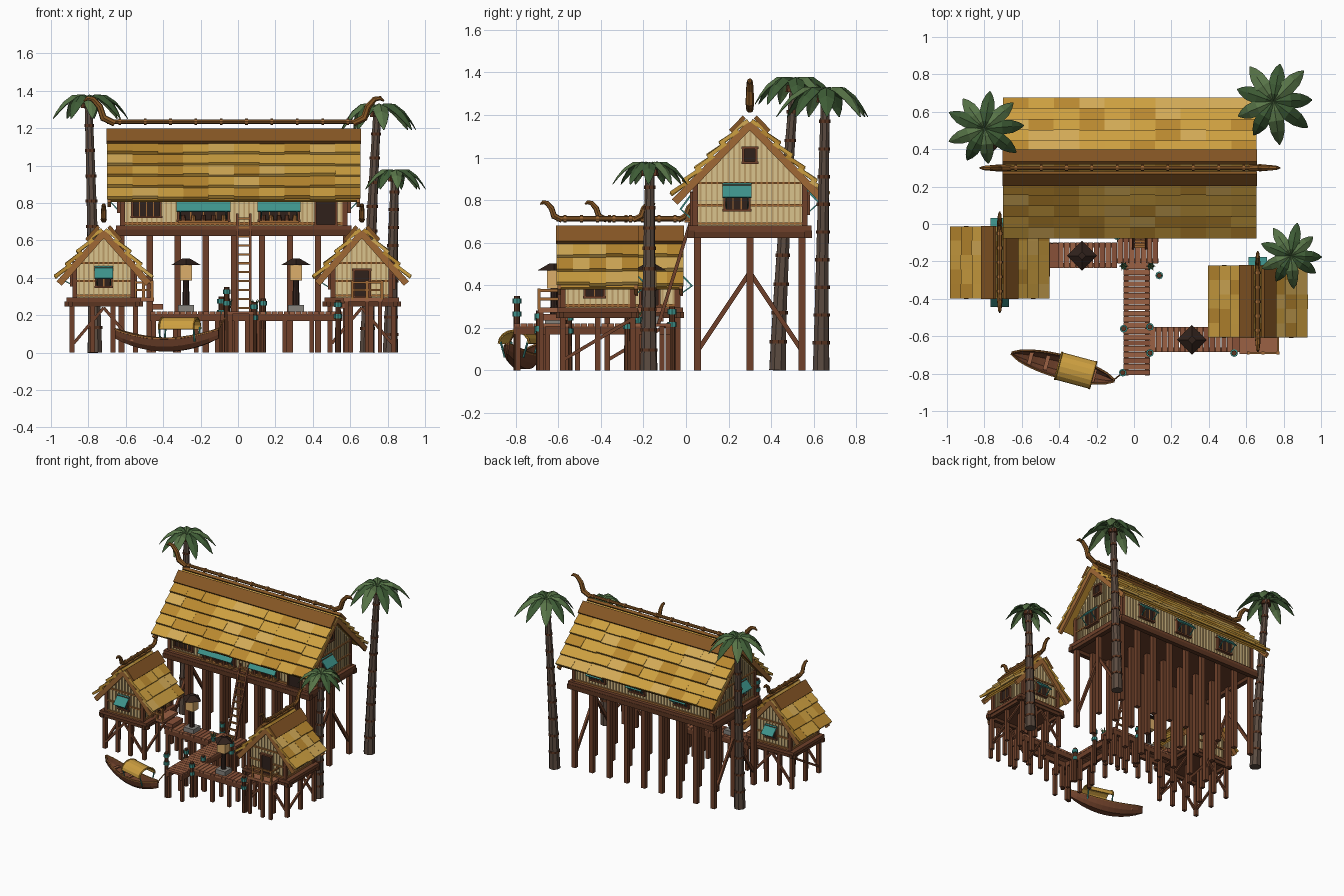
import bpy, bmesh, math, random
from mathutils import Vector as V, Matrix

if "Cube" in bpy.data.objects:
    bpy.data.objects.remove(bpy.data.objects["Cube"])

random.seed(4)
COL = dict(gold=(.80, .62, .26), gold2=(.72, .53, .20), gold3=(.82, .66, .34), ridge=(.52, .34, .16), wood=(.43, .26, .18),
           wood2=(.36, .22, .15), deck=(.60, .38, .27), deck2=(.53, .32, .23), cream=(.85, .76, .55), cream2=(.73, .61, .41),
           tan=(.62, .41, .22), teal=(.25, .57, .54), dark=(.20, .15, .13), stone=(.52, .51, .49), trunk=(.36, .30, .26),
           leaf=(.35, .46, .29), leaf2=(.25, .36, .22), lamp=(.86, .68, .42))
MATS, PARTS = {}, {}
M = Matrix()  # current placement frame
for k, c in COL.items():
    MATS[k] = bpy.data.materials.new(k)
    MATS[k].diffuse_color = (*[v ** 2.2 for v in c], 1)
KEYS = list(COL)


def paint(verts, mat):
    for v in verts:
        for f in v.link_faces:
            f.material_index = KEYS.index(mat)


def part(n):
    return PARTS.setdefault(n, bmesh.new())


def box(n, c, s, mat, mx=Matrix()):
    m = M @ Matrix.Translation(c) @ mx @ Matrix.Diagonal((*s, 1))
    paint(bmesh.ops.create_cube(part(n), size=1, matrix=m)['verts'], mat)


def beam(n, a, b, w, h, mat):
    a, b = V(a), V(b)
    box(n, (a + b) / 2, (w, (b - a).length, h), mat, (b - a).to_track_quat('Y', 'Z').to_matrix().to_4x4())


def cyl(n, a, b, r1, r2, mat, seg=8):
    a, b = V(a), V(b)
    m = M @ Matrix.Translation((a + b) / 2) @ (b - a).to_track_quat('Z', 'Y').to_matrix().to_4x4()
    paint(bmesh.ops.create_cone(part(n), cap_ends=True, segments=seg, radius1=r1, radius2=r2,
                                depth=(b - a).length, matrix=m)['verts'], mat)


def loft(n, rows, mat, caps=False):
    bm = part(n)
    g = [[bm.verts.new(M @ V(p)) for p in r] for r in rows]
    for r, q in zip(g, g[1:]):
        for i in range(len(r) - 1):
            bm.faces.new((r[i], r[i + 1], q[i + 1], q[i]))
        if caps:
            bm.faces.new((r[-1], r[0], q[0], q[-1]))
    if caps:
        bm.faces.new(g[0][::-1]), bm.faces.new(g[-1])
    paint([v for r in g for v in r], mat)


def tube(n, pts, radii, mat, seg=7):
    pts, rows = [V(p) for p in pts], []
    for i, p in enumerate(pts):
        q = (pts[min(i + 1, len(pts) - 1)] - pts[max(i - 1, 0)]).to_track_quat('Z', 'Y')
        rows.append([p + q @ V((math.cos(a), math.sin(a), 0)) * radii[i]
                     for a in [2 * math.pi * k / seg for k in range(seg)]])
    loft(n, rows, mat, True)


def house(n, L, half, ze, zr, rows, cols, wl, wh, z0, z1, hs):
    """Gabled hut, ridge along local x: walls, battens, layered thatch, ridge pole, horns"""
    k = (zr - ze) / half
    prof = [(-wh, z0), (wh, z0), (wh, z1), (0, zr - .01), (-wh, z1)]
    loft(n + '_walls', [[(x, y, z) for y, z in prof] for x in (-wl, wl)], 'cream', True)
    step = .026
    for i in range(int(2 * wl / step) + 1):
        for s in (-1, 1):
            box(n + '_battens', (-wl + i * step, s * wh, (z0 + z1) / 2), (.009, .014, z1 - z0), 'cream2')
    for i in range(int(2 * wh / step) + 1):
        y = -wh + i * step
        zt = zr - .02 - abs(y) * k
        for s in (-1, 1):
            box(n + '_battens', (s * wl, y, (z0 + zt) / 2), (.014, .009, zt - z0), 'cream2')
    for s in (-1, 1):
        for z in (z0 + .01, (z0 + z1) / 2 - .01, z1 - .01):
            box(n + '_wall_bands', (s * wl, 0, z), (.024, 2 * wh, .011), 'tan')
        box(n + '_wall_bands', (0, s * wh, z0 + .01), (2 * wl, .024, .014), 'tan')
        for t in (-1, 1):
            box(n + '_corner_posts', (s * wl, t * wh, (z0 + z1) / 2), (.026, .026, z1 - z0), 'wood')
    for s in (-1, 1):
        P = lambda x, t, o: V((x, s * half * (1 - t), ze + (zr - ze) * t)) + V((0, s * k, 1)).normalized() * o
        beam(n + '_roof_base', P(0, 0, 0), P(0, 1, 0), L - .02, .014, 'gold2')
        for r in range(rows):
            cw = L / cols
            for c in range(cols):
                j = random.uniform(-.02, .02)
                beam(n + '_thatch', P(-L / 2 + (c + .5) * cw, (r + j * 2) / rows - .01, .032 + j * .15),
                     P(-L / 2 + (c + .5) * cw, min((r + 1.2) / rows, 1), .012), cw * 1.01, .018,
                     random.choice(('gold', 'gold', 'gold2', 'gold3')))
        beam(n + '_ridge_cap', P(0, 1 - .065 / half, .036), P(0, 1, .036), L + .005, .02, 'ridge')
        for e in (-1, 1):  # bargeboards and horn finials
            beam(n + '_bargeboards', P(e * (L / 2 - .012), -.04, -.008), P(e * (L / 2 - .012), 1, -.008), .018, .036, 'tan')
    zp = zr + .07 if rows > 4 else zr + .062
    cyl(n + '_ridge_pole', (-L / 2, 0, zp), (L / 2, 0, zp), .012, .012, 'ridge')
    for i in range(cols):
        x = (i + .5) / cols * L - L / 2
        cyl(n + '_ridge_ties', (x - .007, 0, zp), (x + .007, 0, zp), .017, .017, 'tan')
    for e in (-1, 1):
        pts = [(-.04, -.01), (.02, .02), (.04, .08), (.075, .12), (.105, .125), (.125, .11)]
        tube(n + '_horns', [(e * (L / 2 + hs * x), 0, zp + hs * z) for x, z in pts],
             [r * (.4 + .6 * hs) for r in (.017, .02, .018, .015, .012, .004)], 'ridge')


def window(p, ang, w, h, flap=0, bars=2):
    """Framed opening in a wall facing local -y, optional propped teal flap"""
    global M
    old, M = M, Matrix.Translation(p) @ Matrix.Rotation(math.radians(ang), 4, 'Z')
    box('window_openings', (0, -.006, 0), (w, .02, h), 'dark')
    for s in (-1, 1):
        box('window_frames', (s * w / 2, -.012, 0), (.012, .026, h + .012), 'wood')
        box('window_frames', (0, -.012, s * h / 2), (w + .02, .026, .012), 'wood')
    for i in range(bars):
        box('window_bars', ((i + 1) / (bars + 1) * w - w / 2, -.014, 0), (.006, .01, h), 'tan')
    if flap:
        beam('awnings', (0, -.012, h / 2 + .01), (0, -.07, h / 2 - flap), w + .02, .008, 'teal')
        for s in (-1, 1):
            beam('awning_props', (s * w * .45, -.01, -h / 2), (s * w * .45, -.066, h / 2 - flap), .006, .006, 'teal')
    M = old


def stilts(n, xs, ys, z, w):
    for x in xs:
        for y in ys:
            box(n, (x, y, z / 2), (w, w, z), 'wood')


# Main longhouse on tall stilts
M = Matrix.Translation((-.022, .3, 0))
house('longhouse', 1.355, .345, .81, 1.165, 6, 10, .595, .257, .68, .89, 1)
box('longhouse_floor', (0, 0, .665), (1.26, .58, .03), 'wood')
for s in (-1, 1):
    box('longhouse_floor_beams', (0, s * .275, .64), (1.27, .035, .035), 'wood2')
    box('longhouse_floor_beams', (s * .61, 0, .64), (.035, .58, .035), 'wood2')
    for y in (-.24, .24):
        beam('longhouse_braces', (s * .6, 0, .46), (s * .6, y, .1), .018, .022, 'wood')
XS = [-.6 + i * .15 for i in range(9)]
stilts('longhouse_stilts', XS, (-.245, 0, .245), .65, .033)
M = Matrix()
window((-.49, .043, .78), 0, .15, .11, bars=3)
for x, w in ((-.185, .27), (.22, .21)):  # market openings with awnings and pots
    window((x, .043, .765), 0, w, .12, .07, 3)
    box('counters', (x, .01, .70), (w, .035, .012), 'tan')
    for i in range(5):
        cyl('pots', (x - w * .4 + i * w * .2, .01, .7), (x - w * .4 + i * w * .2, .01, .735), .014, .01,
            ('wood', 'tan', 'wood2')[i % 3])
window((.47, .043, .755), 0, .11, .15, bars=0)
for x in (-.36, .02):
    window((x, .557, .785), 180, .12, .1, .05)
window((.36, .557, .785), 180, .12, .1, .05)
for s in (-1, 1):
    window((-.022 + s * .6, .24, .81), 90 * s, .115, .115, .055)
    window((-.022 + s * .6, .30, 1.01), 90 * s, .06, .07, bars=0)

# Two small huts
for n, cx, cy in (('left_hut', -.718, -.205), ('right_hut', .662, -.415)):
    M = Matrix.Translation((cx, cy, 0)) @ Matrix.Rotation(math.pi / 2, 4, 'Z')
    house(n, .385, .235, .385, .65, 4, 5, .165, .155, .295, .49, .62)
    box(n + '_floor', (0, 0, .283), (.38, .40, .024), 'wood')
    for s in (-1, 1):
        box(n + '_floor_beams', (0, s * .18, .26), (.39, .024, .028), 'wood2')
        box(n + '_floor_beams', (s * .17, 0, .26), (.024, .42, .028), 'wood2')
        beam(n + '_braces', (s * .17, -.16, .05), (s * .17, .0, .24), .014, .016, 'wood')
        beam(n + '_braces', (s * .17, .16, .05), (s * .17, .0, .24), .014, .016, 'wood')
        beam(n + '_braces', (-.16, s * .17, .05), (.16, s * .17, .24), .014, .016, 'wood')
    stilts(n + '_stilts', (-.165, 0, .165), (-.17, -.05, .06, .17), .26, .026)
M = Matrix()
window((-.718, -.37, .40), 0, .08, .10, .055, 1)
window((-.565, -.17, .375), 90, .09, .15, bars=0)
window((-.718, -.04, .40), 180, .08, .09, .05, 1)
window((-.873, -.205, .40), -90, .09, .08, .05, 1)
window((.662, -.58, .37), 0, .085, .145, bars=0)
window((.662, -.25, .40), 180, .08, .09, .05, 1)
window((.817, -.43, .385), 90, .09, .085, 0, 1)
window((.507, -.43, .385), -90, .09, .085, .05, 1)
# Porches with railings
box('right_porch', (.67, -.645, .283), (.21, .10, .022), 'deck')
box('left_porch', (-.505, -.19, .283), (.11, .18, .022), 'deck')
stilts('porch_stilts', (.58, .69, .76), (-.68,), .275, .022)
for z in (.335, .375):
    beam('porch_rails', (.61, -.69, z), (.77, -.69, z), .012, .012, 'tan')
    beam('porch_rails', (.77, -.69, z), (.77, -.6, z), .012, .012, 'tan')
    beam('porch_rails', (-.55, -.275, z), (-.46, -.275, z), .012, .012, 'tan')
for x, y in ((.61, -.69), (.69, -.69), (.77, -.69), (-.55, -.275), (-.505, -.275), (-.46, -.275)):
    box('porch_rail_posts', (x, y, .335), (.014, .014, .10), 'tan')
box('porch_steps', (-.43, -.17, .245), (.06, .13, .03), 'deck2')
box('porch_steps', (.55, -.62, .25), (.05, .13, .03), 'deck2')


# Docks: x0, x1, y0, y1, planks run across the long axis
def dock(x0, x1, y0, y1, alongx):
    a, b = (x0, x1) if alongx else (y0, y1)
    n = round((b - a) / .031)
    for i in range(n):
        t, w, m = a + (i + .5) * (b - a) / n, (b - a) / n - .003, random.choice(('deck', 'deck2', 'deck'))
        c = (t, (y0 + y1) / 2, .213) if alongx else ((x0 + x1) / 2, t, .213)
        box('dock_planks', c, (w, y1 - y0, .016) if alongx else (x1 - x0, w, .016), m)
    for k in (.1, .9):
        if alongx:
            y = y0 + (y1 - y0) * k
            box('dock_beams', ((x0 + x1) / 2, y, .187), (x1 - x0, .024, .036), 'wood')
            stilts('dock_stilts', [x0 + .02 + i * (x1 - x0 - .04) / 3 for i in range(4)], [y], .19, .024)
        else:
            x = x0 + (x1 - x0) * k
            box('dock_beams', (x, (y0 + y1) / 2, .187), (.024, y1 - y0, .036), 'wood')
            stilts('dock_stilts', [x], [y0 + .02 + i * (y1 - y0 - .04) / 4 for i in range(5)], .19, .024)


dock(-.055, .085, -.81, -.21, False)
dock(-.09, .13, -.21, -.07, True)
dock(-.47, -.09, -.235, -.10, True)
dock(.085, .56, -.685, -.55, True)
# Mooring posts with teal bands
for x, y, h in ((-.06, -.795, .35), (-.055, -.56, .29), (.085, -.55, .27), (.085, -.69, .27), (.135, -.275, .29),
                (.535, -.69, .28), (-.09, -.065, .3)):
    cyl('mooring_posts', (x, y, 0), (x, y, h), .016, .014, 'wood2')
    for z in (h - .025, h - .085):
        cyl('mooring_bands', (x, y, z - .012), (x, y, z + .012), .021, .021, 'teal')
# Lantern stands
for x, y in ((-.278, -.17), (.31, -.62)):
    box('lantern_bases', (x, y, .237), (.085, .085, .034), 'stone')
    cyl('lantern_columns', (x, y, .25), (x, y, .39), .019, .016, 'dark')
    box('lantern_boxes', (x, y, .428), (.065, .065, .085), 'lamp')
    cyl('lantern_caps', (x, y, .468), (x, y, .502), .08, .022, 'dark', 4)
    M = Matrix()
# Potted plants by the ladder
for x in (-.055, .09):
    cyl('plant_pots', (x, -.225, .22), (x, -.225, .25), .013, .018, 'teal')
    for i in range(6):
        a = i * 1.05
        cyl('plants', (x, -.225, .25), (x + .026 * math.cos(a), -.225 + .026 * math.sin(a), .285), .008, .001, 'leaf', 4)
# Ladder
for x in (-.003, .065):
    beam('ladder', (x, -.13, .215), (x, .035, .74), .013, .016, 'wood')
for i in range(11):
    t = (i + .5) / 11
    box('ladder', (.031, -.13 + .165 * t, .215 + .525 * t), (.07, .013, .011), 'tan')

# Boat with arched canopy
M = Matrix.Translation((-.38, -.765, 0)) @ Matrix.Rotation(math.radians(-15), 4, 'Z')
rows = []
for i in range(13):
    t = i / 6 - 1
    w, kz, gz = .056 * (1 - t * t) ** .7 + .004, .006 + .07 * t ** 2, .075 + .05 * t ** 2
    rows.append([(t * .285, u * w, kz + (gz - kz) * v) for u, v in ((-1, 1), (-.8, .4), (-.4, .04), (.4, .04), (.8, .4), (1, 1))])
loft('boat_hull', rows, 'wood')
for k in (0, -1):
    tube('boat_rails', [r[k] for r in rows], [.006] * 13, 'tan', 5)
for x in (-.18, -.09, 0, .17):
    box('boat_seats', (x, 0, .066), (.022, .08, .008), 'deck')
loft('boat_canopy', [[(x, .072 * math.cos(a), .125 + .058 * math.sin(a)) for a in [math.pi * k / 8 for k in range(9)]]
                     for x in (-.03, .03, .1, .17)], 'gold')
for x in (-.025, .165):
    tube('boat_canopy_hoops', [(x, .074 * math.cos(a), .125 + .061 * math.sin(a)) for a in [math.pi * k / 8 for k in range(9)]],
         [.006] * 9, 'gold2', 5)
    for s in (-1, 1):
        cyl('boat_canopy_poles', (x, s * .045, .06), (x, s * .066, .135), .005, .005, 'teal', 6)
M = Matrix()
cyl('mooring_rope', (-.11, -.835, .118), (-.06, -.795, .2), .004, .004, 'tan', 5)

# Palms: base, top, frond radius
for b, top, R in (((-.765, .43), (-.80, .51, 1.35), .205), ((.69, .635), (.745, .655, 1.30), .225),
                  ((.815, -.175), (.84, -.17, .955), .17)):
    b, top = V((*b, 0)), V(top)
    pts = [V((b.x + (top.x - b.x) * t ** 1.3, b.y + (top.y - b.y) * t ** 1.3, top.z * t)) for t in [i / 10 for i in range(11)]]
    tube('palm_trunks', pts, [.042 - .02 * (i / 10) ** .7 for i in range(11)], 'trunk', 8)
    for i, p in enumerate(pts[1:-1], 1):
        r = .045 - .02 * (i / 10) ** .7
        cyl('palm_rings', p - V((0, 0, .008)), p + V((0, 0, .008)), r, r, 'wood2')
    for i in range(4):
        c = top + V((.024 * math.cos(i * 1.57), .024 * math.sin(i * 1.57), -.025))
        cyl('coconuts', c - V((0, 0, .016)), c + V((0, 0, .016)), .018, .012, 'wood2', 6)
    for i in range(9):
        a, Rr = i * math.tau / 9 + random.uniform(-.1, .1), R * random.uniform(.9, 1.05)
        d, n, rows = V((math.cos(a), math.sin(a), 0)), V((-math.sin(a), math.cos(a), 0)), []
        for t, w in ((0, .006), (.2, .024), (.45, .037), (.7, .033), (.88, .019), (1, .002)):
            c = top + d * Rr * t + V((0, 0, (.17 * t - .27 * t * t) * R / .2 + .004))
            w *= R / .2
            rows.append([c - n * w - V((0, 0, w * .5)), c, c + n * w - V((0, 0, w * .5))])
        loft('palm_fronds', rows, 'leaf' if i % 2 else 'leaf2')

# Turn the collected parts into objects
for n, bm in PARTS.items():
    bmesh.ops.recalc_face_normals(bm, faces=bm.faces)
    me = bpy.data.meshes.new(n)
    used = sorted({f.material_index for f in bm.faces})
    for f in bm.faces:
        f.material_index = used.index(f.material_index)
    bm.to_mesh(me)
    for i in used:
        me.materials.append(MATS[KEYS[i]])
    ob = bpy.data.objects.new(n, me)
    bpy.context.collection.objects.link(ob)
    if n in ('boat_hull', 'boat_canopy', 'palm_fronds'):
        md = ob.modifiers.new('thickness', 'SOLIDIFY')
        md.thickness, md.offset = (.003 if n == 'palm_fronds' else .007), 0

for m in bpy.data.materials:
    if m.users and not m.is_grease_pencil:
        m.use_nodes = True
        m.node_tree.nodes["Principled BSDF"].inputs["Base Color"].default_value = m.diffuse_color
